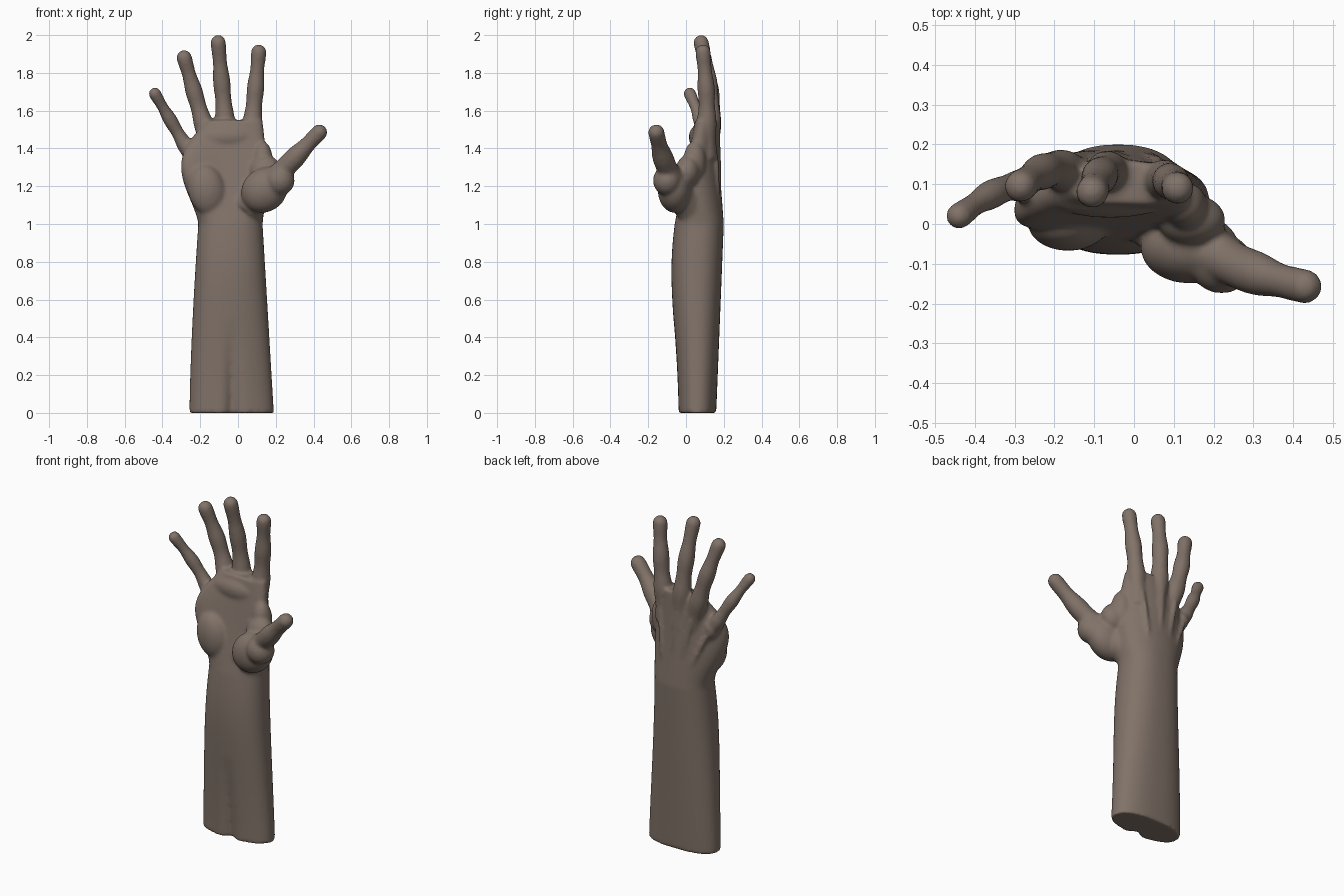
import bpy, bmesh
from math import cos, sin, pi, exp, copysign
from mathutils import Vector, Matrix

cube = bpy.data.objects.get("Cube")
if cube:
    bpy.data.objects.remove(cube)

skin = bpy.data.materials.new("brown skin")
skin.use_nodes = True
color = (0.22, 0.17, 0.14, 1)
skin.diffuse_color = color
shader = skin.node_tree.nodes["Principled BSDF"]
shader.inputs["Base Color"].default_value = color
shader.inputs["Roughness"].default_value = 0.7

bm = bmesh.new()


def loft(rings):
    """Skin a list of closed point rings and cap both ends."""
    loops = [[bm.verts.new(point) for point in ring] for ring in rings]
    count = len(loops[0])
    for lower, upper in zip(loops, loops[1:]):
        for i in range(count):
            j = (i + 1) % count
            bm.faces.new((lower[i], lower[j], upper[j], upper[i]))
    bm.faces.new(loops[0][::-1])
    bm.faces.new(loops[-1])


def circle(count):
    """Cosine and sine pairs around a full turn."""
    return [(cos(2 * pi * k / count), sin(2 * pi * k / count)) for k in range(count)]


def ball(center, size, turn=0.0):
    """Ellipsoid pad, turned about the front-back axis."""
    matrix = (Matrix.Translation(center) @ Matrix.Rotation(turn, 4, 'Y')
              @ Matrix.Diagonal((*size, 1)))
    bmesh.ops.create_uvsphere(bm, u_segments=24, v_segments=16, radius=1, matrix=matrix)


def tube(base, tip, bow, thick, thin, joint=0.0):
    """Tapered limb that bows along y, swells at its joints and has a round tip."""
    base, tip = Vector(base), Vector(tip)
    steps = 24
    path = []
    for i in range(steps + 1):
        t = i / steps
        path.append(base.lerp(tip, t) + Vector((0, bow * sin(pi * t), 0)))
    rings = []
    for i, point in enumerate(path):
        t = i / steps
        radius = thick + (thin - thick) * t ** 0.7 + joint * cos(6 * pi * t)
        along = path[min(i + 1, steps)] - path[max(i - 1, 0)]
        turn = along.to_track_quat('Z', 'Y')
        rings.append([point + turn @ Vector((radius * c, radius * s, 0)) for c, s in circle(20)])
    loft(rings)
    ball(path[-1], [radius] * 3)
    return path


def outline(z):
    """Right edge, left edge, palm side, back side and arch of the arm at a height."""
    if z < 1:
        return (-0.257 + 0.047 * z ** 1.5,
                0.19 - 0.06 * z,
                -0.042 - 0.018 * z - 0.022 * sin(pi * z * z),
                0.16 + 0.04 * z,
                0)
    t = (z - 1) / palm_height
    return (-0.21 - 0.12 * sin(pi * t ** 1.3) + 0.05 * t,
            0.13 + 0.02 * sin(pi * t),
            -0.06 + 0.11 * t,
            0.2 - 0.04 * t,
            0.9 * sin(0.8 * pi * t))


# Forearm and palm in one loft
palm_height = 0.55
levels = 62
body = []
for level in range(levels + 1):
    z = (1 + palm_height) * level / levels
    x_low, x_high, front, back, arch = outline(z)
    ring = []
    for c, s in circle(64):
        across = copysign(abs(c) ** 0.85, c)
        depth = copysign(abs(s) ** 0.85, s)
        x = (x_low + x_high + across * (x_high - x_low)) / 2
        y = (front + back + depth * (back - front)) / 2 - arch * (x + 0.05) ** 2
        # Groove along the inner forearm, fading upward
        if s < 0:
            y += 0.035 * exp(-((x + 0.03) / 0.03) ** 2) * max(0, 1 - 2 * z)
        ring.append((x, y, z))
    body.append(ring)
loft(body)

# Fingers from little to index, each with a knuckle and a tendon to the wrist
fingers = [
    ((-0.2, 0.09, 1.28), (-0.44, 0.02, 1.69), 0.035, 0.8),
    ((-0.13, 0.11, 1.35), (-0.285, 0.095, 1.88), 0.035, 1),
    ((-0.05, 0.12, 1.35), (-0.105, 0.08, 1.96), 0.03, 1),
    ((0.06, 0.1, 1.35), (0.11, 0.09, 1.91), 0.015, 1),
]
for base, tip, bow, scale in fingers:
    path = tube(base, tip, bow, 0.06 * scale, 0.038 * scale, 0.003)
    knuckle = path[len(path) // 5] + Vector((0, 0.018, 0))
    ball(knuckle, (0.035, 0.034, 0.05))
    wrist = (knuckle.x / 2, 0.165, 1.08)
    tube(wrist, knuckle + Vector((0, 0.018, 0)), 0.01, 0.014, 0.013)

# Thumb
tube((0.06, 0.02, 1.1), (0.43, -0.157, 1.485), -0.03, 0.09, 0.04, 0.003)

# Pads of the thumb and of the little finger side
ball((0.14, -0.06, 1.18), (0.13, 0.09, 0.115), -0.7)
ball((0.22, -0.1, 1.23), (0.08, 0.075, 0.08))
ball((-0.165, 0, 1.18), (0.1, 0.068, 0.135), -0.2)
# Pad under the fingers, and the web beside the thumb
ball((-0.06, 0.075, 1.46), (0.17, 0.06, 0.07))
ball((0.145, 0.01, 1.28), (0.085, 0.065, 0.085), 0.6)
ball((0.13, 0.045, 1.33), (0.055, 0.06, 0.11))

bmesh.ops.recalc_face_normals(bm, faces=bm.faces)
mesh = bpy.data.meshes.new("hand_and_forearm")
bm.to_mesh(mesh)
bm.free()
mesh.materials.append(skin)
hand = bpy.data.objects.new("hand_and_forearm", mesh)
bpy.context.collection.objects.link(hand)

# Fuse every part into one soft skin
fuse = hand.modifiers.new("fuse", 'REMESH')
fuse.mode = 'VOXEL'
fuse.voxel_size = 0.009
fuse.use_smooth_shade = True
soften = hand.modifiers.new("soften", 'SMOOTH')
soften.factor = 0.5
soften.iterations = 10
